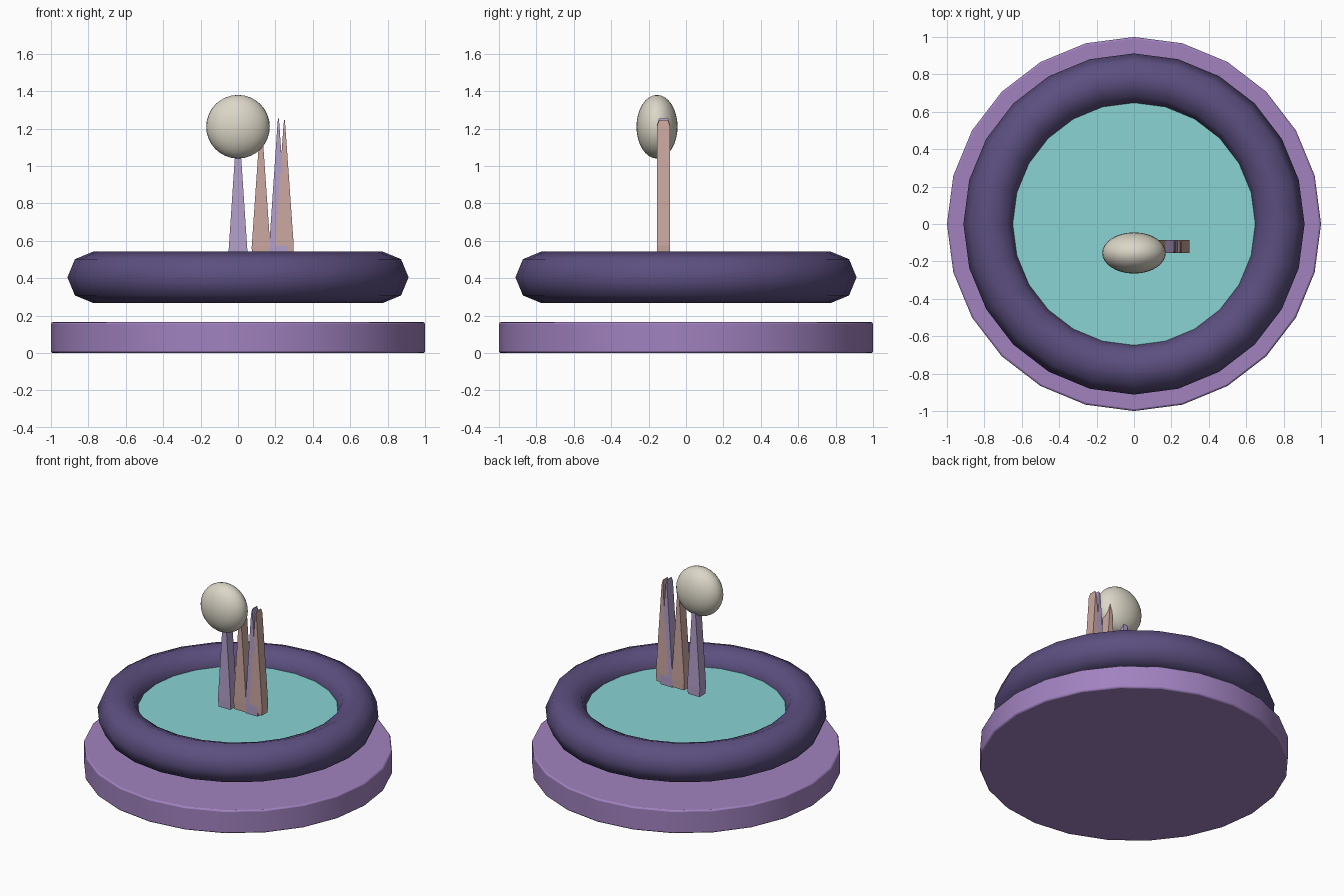
import bpy, bmesh, math

cube = bpy.data.objects.get("Cube")
if cube:
    bpy.data.objects.remove(cube, do_unlink=True)


def material(name, srgb):
    """Flat material from an sRGB colour, stored as linear values."""
    lin = [c / 12.92 if c < 0.04 else ((c + 0.055) / 1.055) ** 2.4 for c in srgb]
    m = bpy.data.materials.new(name)
    m.use_nodes = True
    m.diffuse_color = (*lin, 1)
    m.node_tree.nodes["Principled BSDF"].inputs["Base Color"].default_value = (*lin, 1)
    return m


purple = material("purple", (0.63, 0.51, 0.75))
indigo = material("dark_indigo", (0.36, 0.31, 0.50))
aqua = material("aqua", (0.54, 0.83, 0.83))
ivory = material("ivory", (0.86, 0.84, 0.78))
lavender = material("lavender", (0.71, 0.63, 0.80))
pink = material("dusty_pink", (0.80, 0.66, 0.63))


def finish(name, mat, angle=None):
    """Name and colour the active object, optionally smoothing it."""
    ob = bpy.context.object
    ob.name = ob.data.name = name
    ob.data.materials.append(mat)
    if angle:
        bpy.ops.object.shade_smooth_by_angle(angle=math.radians(angle))
    return ob


def disc(name, mat, radius, bottom, top):
    bpy.ops.mesh.primitive_cylinder_add(vertices=24, radius=radius, depth=top - bottom,
                                        location=(0, 0, (top + bottom) / 2))
    return finish(name, mat, 30)


# Base slab with softened rims
base = disc("base", purple, 1.0, 0, 0.165)
bevel = base.modifiers.new("soft_rim", "BEVEL")
bevel.width = 0.01
bevel.segments = 2

# Floating ring
bpy.ops.mesh.primitive_torus_add(major_segments=24, minor_segments=8,
                                 major_radius=0.775, minor_radius=0.137,
                                 location=(0, 0, 0.405))
finish("ring", indigo, 60)

# Water surface inside the ring
disc("water", aqua, 0.70, 0.38, 0.43)

# Flattened ball
bpy.ops.mesh.primitive_uv_sphere_add(segments=32, ring_count=16, radius=1,
                                     location=(0, -0.155, 1.21))
bpy.context.object.scale = (0.17, 0.11, 0.17)
finish("ball", ivory, 60)


def spike(name, mat, x, bottom, top):
    """Thin wedge tapering across x, chamfered at both ends."""
    sections = [(bottom, 0.046, 0.033), (bottom + 0.06, 0.05, 0.035),
                (top - 0.03, 0.005, 0.034), (top, 0.002, 0.024)]
    bm = bmesh.new()
    rings = [[bm.verts.new((x + sx * hx, -0.12 + sy * hy, z))
              for sx, sy in ((-1, -1), (1, -1), (1, 1), (-1, 1))]
             for z, hx, hy in sections]
    for lo, hi in zip(rings, rings[1:]):
        for i in range(4):
            j = (i + 1) % 4
            bm.faces.new((lo[i], lo[j], hi[j], hi[i]))
    bm.faces.new(rings[0][::-1])
    bm.faces.new(rings[-1])
    mesh = bpy.data.meshes.new(name)
    bm.to_mesh(mesh)
    bm.free()
    mesh.materials.append(mat)
    bpy.context.collection.objects.link(bpy.data.objects.new(name, mesh))


# Row of spikes in alternating colours
spike("spike_1", lavender, 0.0, 0.49, 1.255)
spike("spike_2", pink, 0.123, 0.505, 1.245)
spike("spike_3", lavender, 0.216, 0.50, 1.255)
spike("spike_4", pink, 0.248, 0.515, 1.245)
